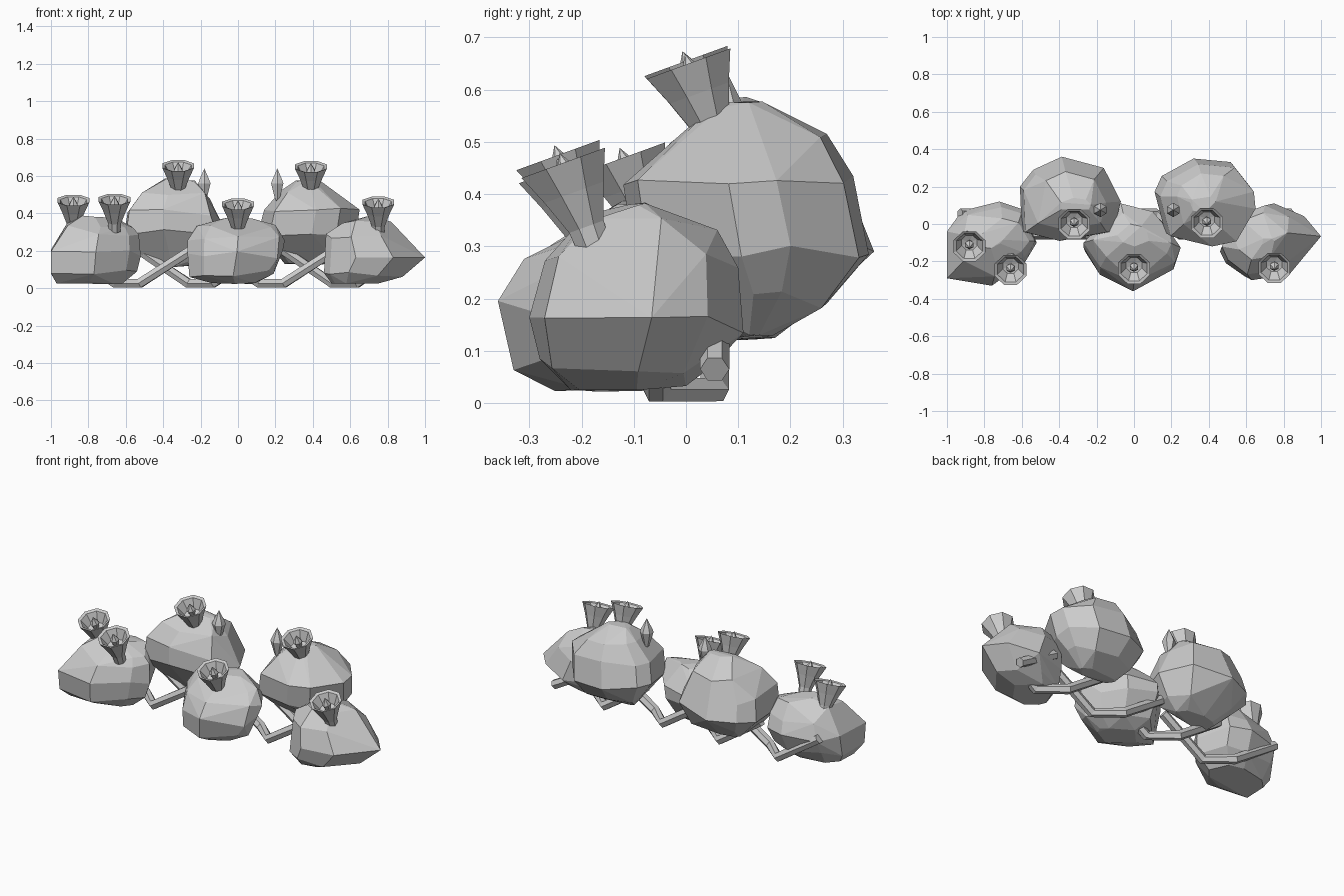
import bpy, bmesh, math, random
from mathutils import Vector, Matrix

cube = bpy.data.objects.get("Cube")
if cube:
    bpy.data.objects.remove(cube, do_unlink=True)

grey = bpy.data.materials.new("plain grey")
grey.use_nodes = True
COLOUR = (0.6, 0.6, 0.6, 1)
grey.diffuse_color = COLOUR
grey.node_tree.nodes["Principled BSDF"].inputs["Base Color"].default_value = COLOUR


def finish(name, bm):
    bmesh.ops.recalc_face_normals(bm, faces=bm.faces)
    mesh = bpy.data.meshes.new(name)
    bm.to_mesh(mesh)
    bm.free()
    mesh.materials.append(grey)
    obj = bpy.data.objects.new(name, mesh)
    bpy.context.collection.objects.link(obj)
    return obj


def lathe(bm, profile, sides, matrix):
    """Rings of (radius, height); a zero radius makes a pointed end."""
    rings = []
    for r, h in profile:
        count = sides if r else 1
        rings.append([bm.verts.new(matrix @ Vector((
            r * math.cos(math.tau * (i + .5) / sides),
            r * math.sin(math.tau * (i + .5) / sides), h))) for i in range(count)])
    for a, b in zip(rings, rings[1:]):
        for i in range(sides):
            j = (i + 1) % sides
            quad = [a[i % len(a)], a[j % len(a)], b[j % len(b)], b[i % len(b)]]
            bm.faces.new(list(dict.fromkeys(quad)))


def body(name, outline, levels, seed):
    """Faceted lump: a plan outline fitted to (z, x0, x1, y0, y1) at each level."""
    rng = random.Random(seed)
    xs, ys = zip(*outline)

    def spread(values):
        return [(v - min(values)) / (max(values) - min(values)) for v in values]

    unit = list(zip(spread(xs), spread(ys)))
    bm = bmesh.new()
    for n, (z, x0, x1, y0, y1) in enumerate(levels):
        wobble = .008 if n in (0, len(levels) - 1) else .022
        for u, v in unit:
            bm.verts.new((x0 + u * (x1 - x0), y0 + v * (y1 - y0),
                          z + rng.uniform(-wobble, wobble)))
    hull = bmesh.ops.convex_hull(bm, input=bm.verts)
    spare = {g for g in hull["geom_interior"] if isinstance(g, bmesh.types.BMVert)}
    bmesh.ops.delete(bm, geom=list(spare), context="VERTS")
    bmesh.ops.dissolve_limit(bm, angle_limit=.15, verts=bm.verts, edges=bm.edges)
    finish(name, bm)


# Five faceted bodies
body("left_body",
     [(-1, -.29), (-1, -.04), (-.92, .07), (-.72, .12), (-.6, .08),
      (-.52, -.1), (-.58, -.2), (-.76, -.33)],
     [(.03, -.97, -.62, -.24, 0), (.09, -1, -.54, -.31, .07), (.19, -1, -.52, -.33, .12),
      (.27, -.96, -.53, -.28, .09), (.34, -.91, -.56, -.22, .03), (.38, -.83, -.7, -.13, -.04)], 3)
body("back_left_body",
     [(-.61, .2), (-.54, .29), (-.39, .36), (-.17, .3), (-.08, .12),
      (-.12, -.04), (-.4, -.09), (-.6, -.04)],
     [(.12, -.45, -.2, .06, .17), (.19, -.54, -.13, -.01, .27), (.3, -.61, -.07, -.09, .36),
      (.4, -.59, -.11, -.09, .33), (.49, -.52, -.15, -.03, .28), (.58, -.39, -.23, .07, .14)], 5)
body("centre_body",
     [(-.27, -.12), (-.07, .12), (.1, .07), (.19, -.05), (.25, -.15),
      (.22, -.24), (0, -.36), (-.18, -.27)],
     [(.03, -.14, .1, -.25, -.05), (.08, -.26, .19, -.33, .03), (.18, -.27, .24, -.36, .11),
      (.27, -.27, .25, -.31, .11), (.33, -.22, .2, -.23, .06), (.37, -.09, .09, -.12, 0)], 7)
body("back_right_body",
     [(.1, .16), (.14, .25), (.32, .35), (.53, .33), (.64, .19), (.65, .09),
      (.54, -.1), (.4, -.13), (.16, -.07)],
     [(.13, .25, .48, .08, .17), (.2, .18, .57, .01, .27), (.3, .11, .63, -.1, .35),
      (.42, .14, .65, -.12, .32), (.5, .23, .55, -.04, .27), (.57, .3, .44, .06, .15)], 11)
body("right_body",
     [(.46, -.13), (.54, .05), (.75, .12), (.91, .05), (1, -.06),
      (.83, -.27), (.63, -.3), (.5, -.21)],
     [(.03, .5, .75, -.22, 0), (.07, .46, .88, -.28, .05), (.15, .46, 1, -.3, .11),
      (.27, .47, .9, -.27, .1), (.34, .54, .82, -.19, .06), (.38, .68, .75, -.12, -.07)], 13)

# Flared cups with a deep hollow and a pointed centre
TILT = Matrix.Rotation(math.radians(20), 4, "X")
rims = [(-.88, -.12, .47), (-.66, -.245, .475), (-.32, 0, .655),
        (0, -.24, .45), (.39, .005, .65), (.75, -.235, .46)]
for n, rim in enumerate(rims):
    place = Matrix.Translation(rim) @ TILT
    bm = bmesh.new()
    lathe(bm, [(0, -.18), (.034, -.18), (.038, -.13), (.065, -.06), (.092, 0),
               (.076, -.006), (.045, -.06), (0, -.07)], 8, place)
    finish(f"cup_{n + 1}", bm)
    bm = bmesh.new()
    lathe(bm, [(0, -.075), (.015, -.06), (.026, -.025), (0, .02)], 6, place)
    finish(f"cup_centre_{n + 1}", bm)

# Closed buds
for side, x in (("right", -.18), ("left", .21)):
    bm = bmesh.new()
    lathe(bm, [(0, -.1), (.014, -.085), (.038, 0), (.03, .02), (0, .08)],
          6, Matrix.Translation((x, .075, .56)))
    finish(f"{side}_bud", bm)


def stem(name, points):
    """Six-sided bent rod along a path."""
    bm = bmesh.new()
    pts = [Vector(p) for p in points]
    rings = []
    for i, p in enumerate(pts):
        along = (pts[min(i + 1, len(pts) - 1)] - pts[max(i - 1, 0)]).normalized()
        side = along.cross(Vector((0, 0, 1))).normalized()
        up = side.cross(along)
        rings.append([bm.verts.new(p + .028 * (side * math.cos(k * math.pi / 3)
                      + up * math.sin(k * math.pi / 3))) for k in range(6)])
    for a, b in zip(rings, rings[1:]):
        for k in range(6):
            j = (k + 1) % 6
            bm.faces.new((a[k], a[j], b[j], b[k]))
    bm.faces.new(rings[0])
    bm.faces.new(rings[-1])
    finish(name, bm)


# Crossing bent rods: one arm behind, one in front, diagonal foot between
for n, x in enumerate((-.59, -.2, .18, .57)):
    reach = .25 if n == 3 else .34
    stem(f"stem_{n + 1}", [(x - .34, .055, .21), (x - .065, .055, .026),
                           (x + .065, -.055, .026), (x + reach, -.055, .6 * reach)])
stem("end_stub", [(.6, .055, .2), (.84, .055, .065)])
